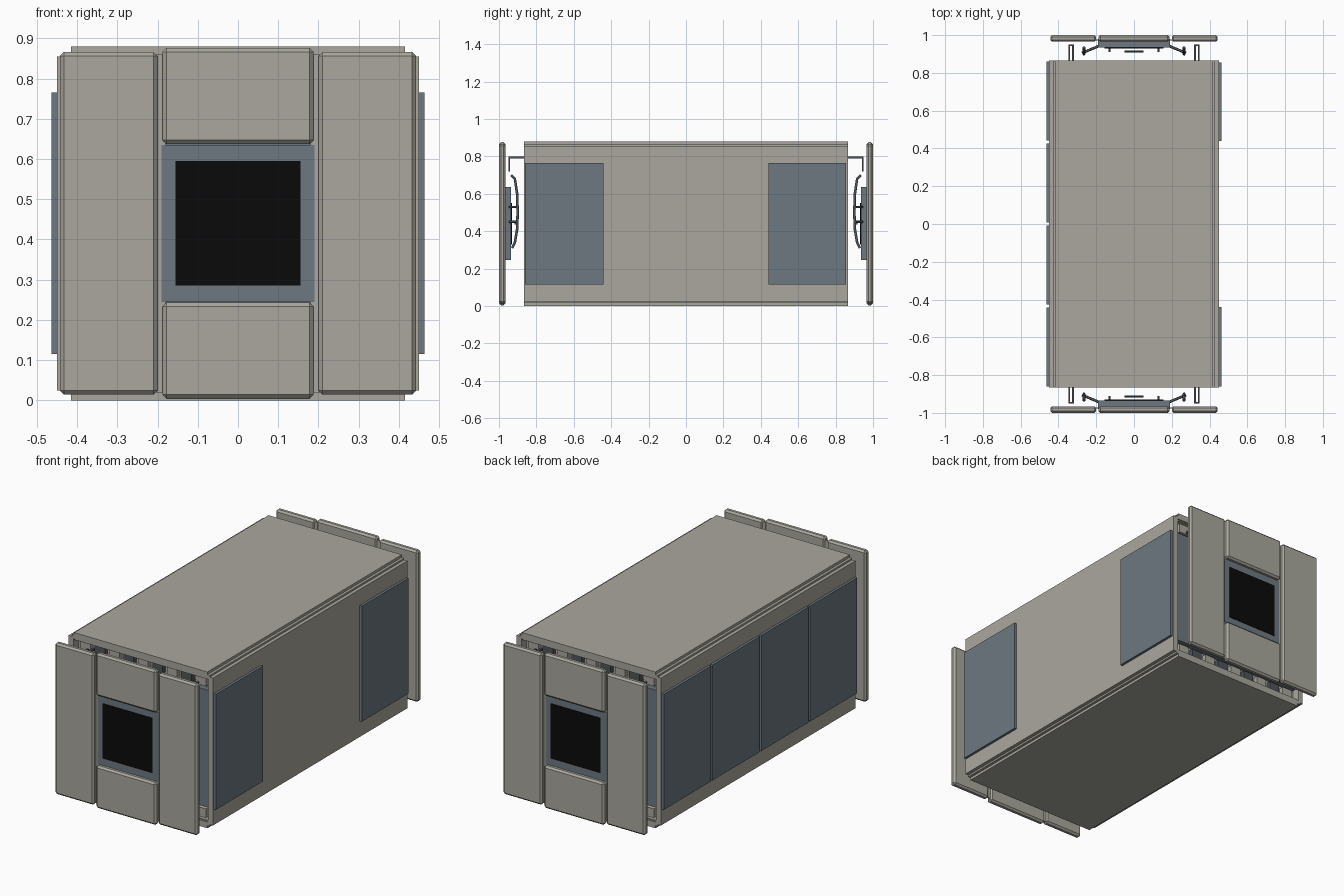
import bpy, bmesh
from mathutils import Vector

cube = bpy.data.objects.get("Cube")
if cube:
    bpy.data.objects.remove(cube, do_unlink=True)


def material(name, rgb):
    m = bpy.data.materials.new(name)
    m.use_nodes = True
    m.diffuse_color = (*rgb, 1)
    m.node_tree.nodes["Principled BSDF"].inputs["Base Color"].default_value = (*rgb, 1)
    return m


GREY = material("warm grey", (0.40, 0.39, 0.34))
BLUE = material("slate blue", (0.155, 0.19, 0.22))
BLACK = material("black", (0.003, 0.003, 0.003))
METAL = material("dark metal", (0.08, 0.09, 0.10))


def finish(name, bm, mat):
    bmesh.ops.recalc_face_normals(bm, faces=bm.faces)
    mesh = bpy.data.meshes.new(name)
    bm.to_mesh(mesh)
    bm.free()
    mesh.materials.append(mat)
    ob = bpy.data.objects.new(name, mesh)
    bpy.context.collection.objects.link(ob)
    return ob


def box(name, x, y, z, mat, chamfer=0):
    """Box from (min, max) ranges, in either order."""
    bm = bmesh.new()
    bmesh.ops.create_cube(bm, size=1)
    for v in bm.verts:
        v.co = Vector([(r[0] + r[1]) / 2 + c * abs(r[1] - r[0])
                       for r, c in zip((x, y, z), v.co)])
    if chamfer:
        bmesh.ops.bevel(bm, geom=bm.edges[:], offset=chamfer, segments=1, affect='EDGES')
    return finish(name, bm, mat)


def prism(name, outline, y, mat):
    """Extrude an (x, z) outline along y."""
    bm = bmesh.new()
    face = bm.faces.new([bm.verts.new((px, y[0], pz)) for px, pz in outline])
    new = bmesh.ops.extrude_face_region(bm, geom=[face])["geom"]
    bmesh.ops.translate(bm, vec=(0, y[1] - y[0], 0),
                        verts=[g for g in new if isinstance(g, bmesh.types.BMVert)])
    return finish(name, bm, mat)


def tube(name, points, radius, mat):
    cu = bpy.data.curves.new(name, 'CURVE')
    cu.dimensions = '3D'
    cu.bevel_depth = radius
    cu.bevel_resolution = 1
    cu.use_fill_caps = True
    sp = cu.splines.new('POLY')
    sp.points.add(len(points) - 1)
    for p, co in zip(sp.points, points):
        p.co = (*co, 1)
    cu.materials.append(mat)
    ob = bpy.data.objects.new(name, cu)
    bpy.context.collection.objects.link(ob)
    return ob


# Main body with stepped long edges
MID = 0.44
corner = [(0.45, 0.415), (0.43, 0.415), (0.43, 0.425), (0.415, 0.425), (0.415, 0.44)]
quarter_a = [(x, MID + z) for x, z in corner]
quarter_b = [(-x, MID + z) for x, z in reversed(corner)]
quarter_c = [(-x, MID - z) for x, z in corner]
quarter_d = [(x, MID - z) for x, z in reversed(corner)]
body = prism("body", quarter_a + quarter_b + quarter_c + quarter_d, (-0.865, 0.865), GREY)

# Recess in both ends of the body
for s, end in ((-1, "front"), (1, "back")):
    cutter = box(end + "_recess_cutter", (-0.42, 0.42), (s * 0.82, s * 0.9), (0.035, 0.845), GREY)
    cutter.hide_render = True
    cutter.hide_viewport = True
    cutter.display_type = 'WIRE'
    mod = body.modifiers.new(end + "_recess", 'BOOLEAN')
    mod.operation = 'DIFFERENCE'
    mod.solver = 'EXACT'
    mod.object = cutter

# Flat panels on the long sides
for i, y in enumerate([(-0.86, -0.44), (0.44, 0.855)]):
    box(f"left_side_panel_{i + 1}", (0.445, 0.464), y, (0.115, 0.765), BLUE)
for i in range(4):
    y0 = -0.86 + i * 0.434
    box(f"right_side_panel_{i + 1}", (-0.464, -0.445), (y0, y0 + 0.418), (0.115, 0.765), BLUE)


def build_end(s, end):
    def name(part):
        return f"{end}_{part}"

    # End wall inside the recess, with fittings above and below
    box(name("end_wall"), (-0.415, 0.415), (s * 0.815, s * 0.85), (0.11, 0.77), BLUE)
    for row, z in (("lower", (0.045, 0.095)), ("upper", (0.785, 0.835))):
        for i in range(9):
            x = -0.36 + i * 0.09
            part = name(f"{row}_fitting_{i + 1}")
            box(part, (x - 0.032, x + 0.032), (s * 0.815, s * 0.845), z,
                METAL if i % 2 else GREY)
        edge = z[0] - 0.008 if row == "lower" else z[1] + 0.002
        box(name(row + "_rail"), (-0.415, 0.415), (s * 0.815, s * 0.86),
            (edge, edge + 0.006), GREY)

    # Outer shield: two tall wings, plus a plate above and below the screen
    depth = (s * 0.965, s * 1.0)
    for side, m in (("left", 1), ("right", -1)):
        box(name(side + "_shield"), (m * 0.2, m * 0.443), depth, (0.014, 0.866), GREY, 0.01)
    box(name("lower_shield"), (-0.188, 0.188), depth, (0.004, 0.243), GREY, 0.01)
    box(name("upper_shield"), (-0.188, 0.188), depth, (0.637, 0.876), GREY, 0.01)
    for side, m in (("left", 1), ("right", -1)):
        box(name(side + "_shield_joint"), (m * 0.18, m * 0.21), (s * 0.972, s * 0.978),
            (0.02, 0.86), GREY)

    # Screen with its housing
    box(name("screen_housing"), (-0.19, 0.19), (s * 0.935, s * 0.98), (0.245, 0.635), BLUE)
    box(name("screen"), (-0.155, 0.155), (s * 0.978, s * 0.982), (0.285, 0.595), BLACK)
    box(name("screen_rear"), (-0.155, 0.155), (s * 0.93, s * 0.936), (0.33, 0.55), BLACK)

    # Inner handles, braces and mounting arms
    tube(name("latch_bar"), [(-0.05, s * 0.913, 0.44), (0.05, s * 0.913, 0.44)], 0.005, METAL)
    for side, m in (("left", 1), ("right", -1)):
        path = [(0.935, 0.70), (0.915, 0.68), (0.903, 0.6), (0.9, 0.5),
                (0.903, 0.41), (0.915, 0.34), (0.93, 0.31)]
        tube(name(side + "_handle"), [(m * 0.265, s * y, z) for y, z in path], 0.008, METAL)
        for i, z in enumerate((0.45, 0.53)):
            tube(name(f"{side}_brace_{i + 1}"),
                 [(m * 0.185, s * 0.943, z), (m * 0.275, s * 0.905, z)], 0.007, METAL)
            tube(name(f"{side}_stud_{i + 1}"),
                 [(m * 0.13, s * 0.94, z), (m * 0.13, s * 0.91, z)], 0.006, METAL)
        for i, x in enumerate((0.323, 0.343)):
            box(name(f"{side}_arm_{i + 1}"), (m * (x - 0.005), m * (x + 0.005)),
                (s * 0.82, s * 0.95), (0.79, 0.8), METAL)
        box(name(side + "_arm_foot"), (m * 0.318, m * 0.348), (s * 0.942, s * 0.95),
            (0.72, 0.79), METAL)


build_end(-1, "front")
build_end(1, "back")
